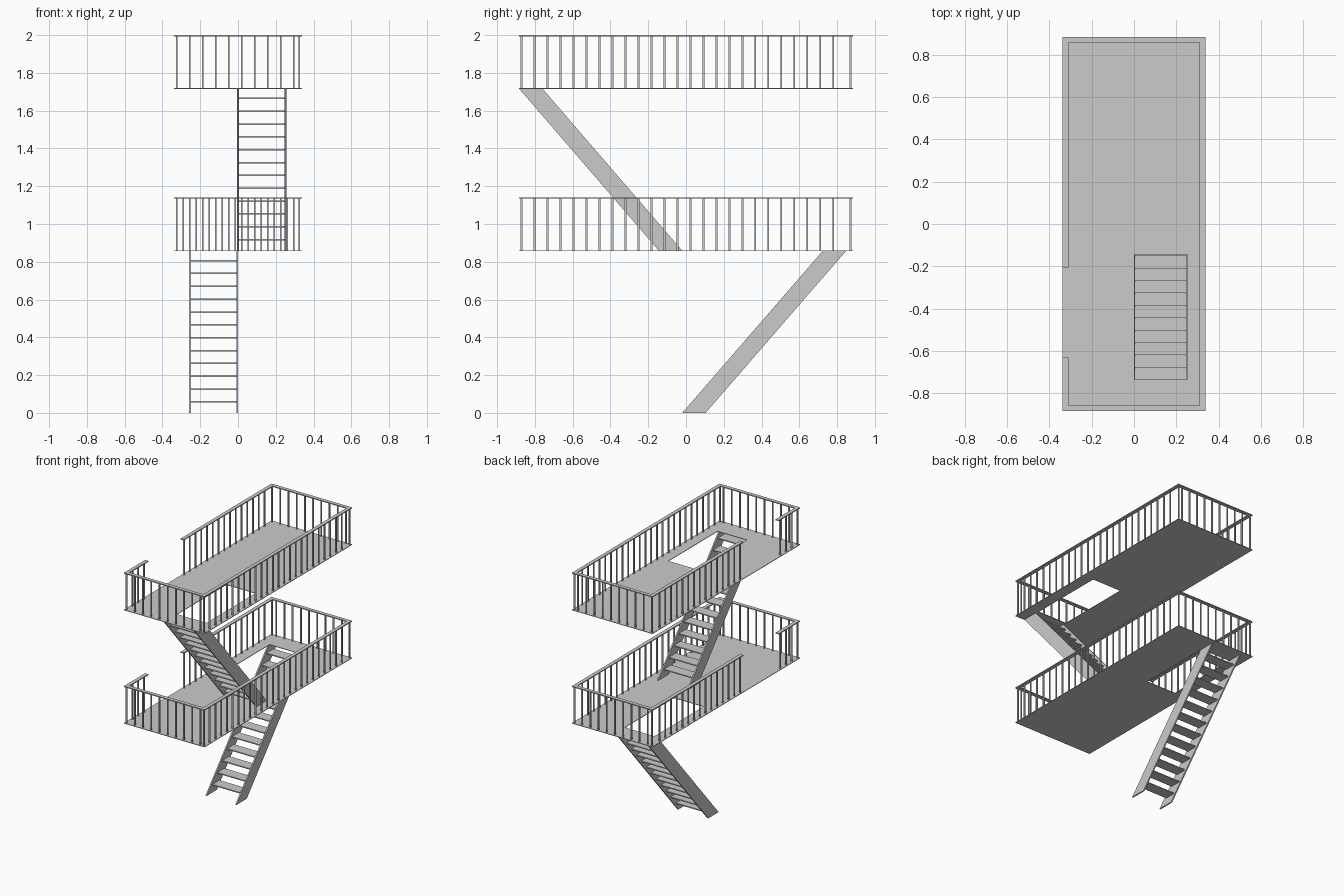
import bpy, bmesh

if "Cube" in bpy.data.objects:
    bpy.data.objects.remove(bpy.data.objects["Cube"])

HX, HY = 0.338, 0.885      # platform half sizes
RAIL_W, RAIL_T = 0.028, 0.007
BAR, STEP = 0.009, 0.0688  # baluster thickness and spacing
LEVEL = 0.859              # storey height
RAIL_H = 0.282


def box(bm, x0, x1, y0, y1, z0, z1):
    v = [bm.verts.new((x, y, z)) for z in (z0, z1)
         for x, y in ((x0, y0), (x1, y0), (x1, y1), (x0, y1))]
    for f in ((3, 2, 1, 0), (4, 5, 6, 7), (0, 1, 5, 4),
              (1, 2, 6, 5), (2, 3, 7, 6), (3, 0, 4, 7)):
        bm.faces.new([v[i] for i in f])


def finish(bm, name):
    bmesh.ops.recalc_face_normals(bm, faces=bm.faces)
    me = bpy.data.meshes.new(name)
    bm.to_mesh(me)
    bm.free()
    ob = bpy.data.objects.new(name, me)
    bpy.context.collection.objects.link(ob)
    return ob


def floor(name, z, hx0, hx1, hy0, hy1):
    # thin plate: ring of four quads around the stairwell, then extruded
    bm = bmesh.new()
    outer = [bm.verts.new((x, y, z - 0.002)) for x, y in
             ((-HX, -HY), (HX, -HY), (HX, HY), (-HX, HY))]
    inner = [bm.verts.new((x, y, z - 0.002)) for x, y in
             ((hx0, hy0), (hx1, hy0), (hx1, hy1), (hx0, hy1))]
    for i in range(4):
        j = (i + 1) % 4
        bm.faces.new((outer[i], outer[j], inner[j], inner[i]))
    r = bmesh.ops.extrude_face_region(bm, geom=bm.faces[:], use_keep_orig=True)
    verts = [g for g in r["geom"] if isinstance(g, bmesh.types.BMVert)]
    bmesh.ops.translate(bm, verts=verts, vec=(0, 0, 0.004))
    finish(bm, name)


def railing(level, z, back_shift):
    top = z + RAIL_H
    zr = top - RAIL_T
    # flat handrail, open on the left side
    bm = bmesh.new()
    ix, iy = HX - RAIL_W, HY - RAIL_W
    box(bm, -HX, HX, -HY, -iy, zr, top)
    box(bm, -HX, HX, iy, HY, zr, top)
    box(bm, ix, HX, -iy, iy, zr, top)
    box(bm, -HX, -ix, -iy, -0.63, zr, top)
    box(bm, -HX, -ix, -0.205, iy, zr, top)
    finish(bm, level + "_handrail")
    # balusters
    bm = bmesh.new()
    cx, cy, h = HX - RAIL_W / 2, HY - RAIL_W / 2, BAR / 2

    def bar(x, y):
        box(bm, x - h, x + h, y - h, y + h, z, zr)

    for k in range(26):
        y = -cy + k * STEP
        if y > cy - 0.03:
            y = cy
        bar(cx, y)
        if not -0.64 < y < -0.2:
            bar(-cx, y)
    for k in range(1, 10):
        x = -cx + k * STEP
        bar(x, -cy)
        if x - back_shift < cx:
            bar(x - back_shift, cy)
    finish(bm, level + "_balusters")


def stair(level, z, x0, x1, y_start, y_end, d):
    # d is the climbing direction in y; y_start/y_end are string centres
    half, t = 0.062, 0.005
    bm = bmesh.new()
    for x in (x0, x1):
        prof = ((y_start - half, z), (y_start + half, z),
                (y_end + half, z + LEVEL), (y_end - half, z + LEVEL))
        f = bm.faces.new([bm.verts.new((x - t, y, zz)) for y, zz in prof])
        r = bmesh.ops.extrude_face_region(bm, geom=[f], use_keep_orig=True)
        bmesh.ops.translate(bm, vec=(2 * t, 0, 0), verts=[
            g for g in r["geom"] if isinstance(g, bmesh.types.BMVert)])
    finish(bm, level + "_stringers")
    # treads
    bm = bmesh.new()
    for k in range(12):
        zt = 0.058 + 0.068 * k
        y = y_start + (y_end - y_start) * zt / LEVEL
        box(bm, x0, x1, y - 0.042, y + 0.042, z + zt - 0.004, z + zt + 0.004)
    finish(bm, level + "_treads")


# lower storey
stair("lower", 0.0, -0.255, -0.004, 0.042, 0.787, 1)
floor("lower_floor", LEVEL, -0.25, 0.0, 0.145, 0.735)
railing("lower", LEVEL, 0.034)

# upper storey
stair("upper", LEVEL, 0.0, 0.252, -0.082, -0.823, -1)
floor("upper_floor", 2 * LEVEL, 0.003, 0.25, -0.735, -0.145)
railing("upper", 2 * LEVEL, 0.0)
